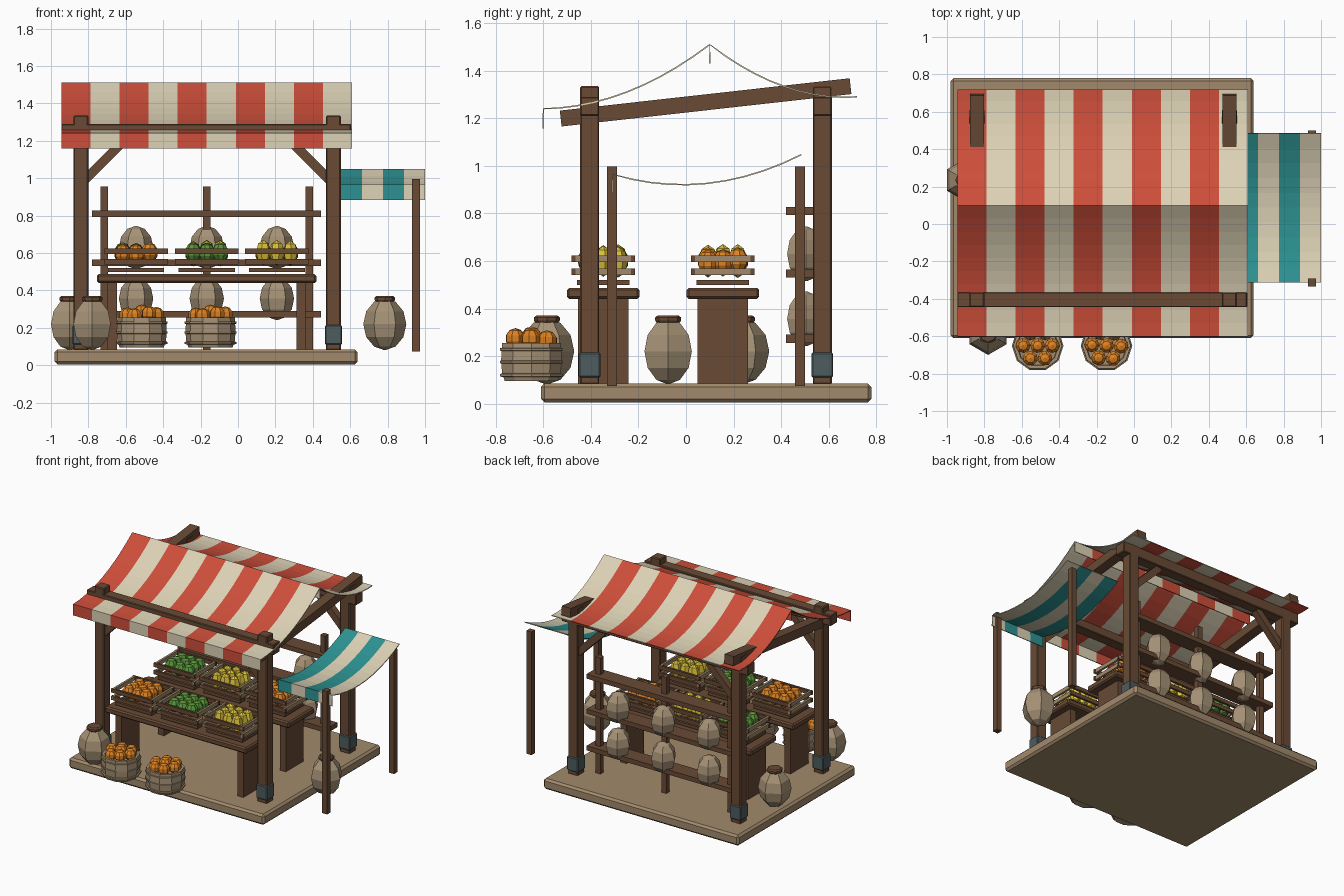
import bpy, bmesh, math, random
from mathutils import Matrix, Vector

if "Cube" in bpy.data.objects:
    bpy.data.objects.remove(bpy.data.objects["Cube"])

random.seed(4)


def mat(name, r, g, b):
    m = bpy.data.materials.new(name)
    m.diffuse_color = [*(((c / 255 + 0.055) / 1.055) ** 2.4 for c in (r, g, b)), 1]
    m.use_nodes = True
    m.node_tree.nodes["Principled BSDF"].inputs["Base Color"].default_value = m.diffuse_color
    return m


BROWN = mat("brown wood", 104, 74, 53)
TAN = mat("tan wood", 162, 138, 108)
BEIGE = mat("beige clay", 166, 146, 118)
RED = mat("red cloth", 205, 78, 58)
CREAM = mat("cream cloth", 221, 210, 182)
TEAL = mat("teal cloth", 45, 146, 146)
METAL = mat("grey metal", 78, 92, 94)
ORANGE = mat("orange fruit", 222, 130, 34)
GREEN = mat("green fruit", 88, 148, 56)
YELLOW = mat("yellow fruit", 222, 196, 60)


def finish(bm, name, *mats):
    bmesh.ops.recalc_face_normals(bm, faces=bm.faces)
    me = bpy.data.meshes.new(name)
    bm.to_mesh(me)
    bm.free()
    for m in mats:
        me.materials.append(m)
    ob = bpy.data.objects.new(name, me)
    bpy.context.collection.objects.link(ob)
    return ob


def box(name, m, x0, x1, y0, y1, z0, z1, bevel=0.0):
    bm = bmesh.new()
    bmesh.ops.create_cube(bm, size=1)
    for v in bm.verts:
        v.co = ((x0, x1)[v.co.x > 0], (y0, y1)[v.co.y > 0], (z0, z1)[v.co.z > 0])
    if bevel:
        bmesh.ops.bevel(bm, geom=bm.edges[:], offset=bevel, segments=1, affect='EDGES')
    return finish(bm, name, m)


def bar(name, m, a, b, w, h):
    """Square bar between two points, in a plane holding z."""
    a, b = Vector(a), Vector(b)
    d = b - a
    x = d.normalized()
    side = Vector((0, 0, 1)).cross(x).normalized()
    rot = Matrix((x, side, x.cross(side))).transposed().to_4x4()
    bm = bmesh.new()
    bmesh.ops.create_cube(bm, size=1)
    bmesh.ops.transform(bm, verts=bm.verts,
                        matrix=Matrix.Translation((a + b) / 2) @ rot @ Matrix.Diagonal((d.length, w, h, 1)))
    return finish(bm, name, m)


def lathe(name, m, c, profile, n, turn=0.0):
    """Capped solid of n sides from (radius, z) pairs."""
    bm = bmesh.new()
    rings = [[bm.verts.new((c[0] + r * math.cos(turn + i * math.tau / n),
                            c[1] + r * math.sin(turn + i * math.tau / n), c[2] + z))
              for i in range(n)] for r, z in profile]
    for p, q in zip(rings, rings[1:]):
        for i in range(n):
            j = (i + 1) % n
            bm.faces.new((p[i], p[j], q[j], q[i]))
    bm.faces.new(rings[0][::-1])
    bm.faces.new(rings[-1])
    return finish(bm, name, m)


def fruit_pile(name, m, spots, r, tall=1.0, seg=8, rings=5):
    bm = bmesh.new()
    for p in spots:
        M = (Matrix.Translation(p) @ Matrix.Rotation(random.random() * 6, 4, 'Z')
             @ Matrix.Diagonal((1, 1, tall, 1)))
        bmesh.ops.create_uvsphere(bm, u_segments=seg, v_segments=rings, radius=r, matrix=M)
    return finish(bm, name, m)


def awning(name, mats, x0, x1, stripes, a, b, sag, valance_z):
    """Sagging striped cloth from (y, z) a to b, with a valance hanging at a."""
    n = 10
    prof = [(a[0], valance_z)]
    for i in range(n + 1):
        t = i / n
        prof.append((a[0] + (b[0] - a[0]) * t, a[1] + (b[1] - a[1]) * t - sag * 4 * t * (1 - t)))
    bm = bmesh.new()
    cols = [[bm.verts.new((x0 + (x1 - x0) * s / stripes, y, z)) for y, z in prof]
            for s in range(stripes + 1)]
    for s in range(stripes):
        for i in range(n + 1):
            f = bm.faces.new((cols[s][i], cols[s + 1][i], cols[s + 1][i + 1], cols[s][i + 1]))
            f.material_index = s % 2
    ob = finish(bm, name, *mats)
    mod = ob.modifiers.new("thickness", 'SOLIDIFY')
    mod.thickness = 0.006
    mod.offset = 0


# Platform
box("platform", TAN, -0.98, 0.64, -0.61, 0.78, 0.005, 0.085, 0.015)

# Corner posts with metal feet, diagonal braces, beams and rafters
for yn, y in (("front", -0.405), ("back", 0.573)):
    for xn, x, s in (("left", -0.84, 1), ("right", 0.51, -1)):
        box(f"{yn}_{xn}_post", BROWN, x - .04, x + .04, y - .04, y + .04, 0.08, 1.335, 0.006)
        box(f"{yn}_{xn}_post_foot", METAL, x - .046, x + .046, y - .046, y + .046, 0.11, 0.215, 0.006)
        bar(f"{yn}_{xn}_brace", BROWN, (x + s * .02, y, 0.99), (x + s * .24, y, 1.21), 0.05, 0.05)
    box(f"{yn}_beam", BROWN, -0.945, 0.605, y - .04, y + .04, 1.21, 1.29, 0.005)
for xn, x in (("left", -0.84), ("right", 0.51)):
    bar(f"{xn}_rafter", BROWN, (x, -0.527, 1.199), (x, 0.692, 1.335), 0.075, 0.067)

# Main canopy halves and the small side awning on two poles
awning("front_canopy", (RED, CREAM), -0.945, 0.61, 10, (-0.6, 1.24), (0.1, 1.51), 0.065, 1.158)
awning("back_canopy", (RED, CREAM), -0.945, 0.61, 10, (0.1, 1.51), (0.72, 1.29), 0.065, 1.43)
awning("side_awning", (TEAL, CREAM), 0.55, 1.0, 4, (-0.31, 0.965), (0.485, 1.047), 0.08, 0.885)
for yn, y in (("front", -0.312), ("back", 0.48)):
    box(f"{yn}_awning_pole", BROWN, 0.93, 0.972, y - .021, y + .021, 0.075, 0.997)

# Two tables, each with three fruit crates
rows = (("front", -0.348, (ORANGE, GREEN, YELLOW)), ("back", 0.155, (GREEN, YELLOW, ORANGE)))
CRATE_X = (-0.545, -0.167, 0.208)
for yn, y, fruits in rows:
    box(f"{yn}_table_top", BROWN, -0.755, 0.42, y - .153, y + .153, 0.44, 0.487, 0.01)
    for xn, x in (("left", -0.672), ("right", 0.337)):
        box(f"{yn}_table_{xn}_leg", BROWN, x - .025, x + .025, y - .106, y + .106, 0.08, 0.445)
    for k, (x, fruit) in enumerate(zip(CRATE_X, fruits)):
        nm = f"{yn}_crate_{k + 1}"
        box(nm + "_floor", BROWN, x - .15, x + .15, y - .11, y + .11, 0.498, 0.52)
        for z in (0.54, 0.595):
            for s in (-1, 1):
                yy, xx = y + s * .125, x + s * .157
                box(nm + "_long_slat", BROWN, x - .17, x + .17, yy - .008, yy + .008, z, z + .029)
                box(nm + "_end_slat", TAN, xx - .008, xx + .008, y - .133, y + .133, z, z + .029)
        spots = [(x + i * .072, y + j * .0625, 0.6 + random.uniform(-.006, .006))
                 for i in (-1, 0, 1) for j in (-1, 0, 1)]
        if fruit is YELLOW:
            fruit_pile(nm + "_fruit", fruit, spots, 0.041, 1.6, 6, 4)
        else:
            fruit_pile(nm + "_fruit", fruit, spots, 0.045, 1.15)

# Back rack: posts, boards and clay jars
for k, x in enumerate((-0.715, -0.167, 0.38)):
    box(f"rack_post_{k + 1}", BROWN, x - .02, x + .02, 0.46, 0.5, 0.08, 0.955)
for k, z in enumerate((0.255, 0.53, 0.793)):
    box(f"rack_board_{k + 1}", BROWN, -0.78, 0.445, 0.42, 0.54, z, z + .035)


def jar(name, x, y, z, r, h, turn):
    """Six-sided jar with rounded profile, centred at z."""
    angles = [math.radians(a) for a in (-87, -60, -30, 0, 30, 60, 87)]
    lathe(name, BEIGE, (x, y, z), [(r * math.cos(a), h * math.sin(a)) for a in angles], 6, turn)


for lvl, z in (("lower", 0.357), ("upper", 0.63)):
    for k, x in enumerate(CRATE_X):
        jar(f"rack_{lvl}_jar_{k + 1}", x, 0.505, z, 0.092, 0.115, 0)

# Large floor jars with lids
for nm, x, y, t in (("right", 0.785, -0.075, 0), ("front_left", -0.78, -0.585, math.pi / 6),
                    ("left", -0.9, 0.235, math.pi / 6)):
    jar(nm + "_floor_jar", x, y, 0.22, 0.115, 0.138, t)
    lathe(nm + "_floor_jar_lid", BROWN, (x, y, 0), [(.045, .335), (.055, .35), (.055, .362), (.045, .37)], 8)

# Fruit baskets with hoops in front of the platform
for k, x in enumerate((-0.515, -0.147)):
    c = (x, -0.65, 0)
    lathe(f"basket_{k + 1}", BEIGE, c, [(.118, .095), (.13, .13), (.134, .18), (.13, .255), (.112, .255), (.108, .235)], 10)
    for z in (0.12, 0.175, 0.228):
        lathe(f"basket_{k + 1}_hoop", TAN, c, [(.128, z - .008), (.138, z - .005), (.138, z + .005), (.128, z + .008)], 10)
    spots = [(x + .078 * math.cos(a * math.tau / 6 + k), -0.65 + .078 * math.sin(a * math.tau / 6 + k),
              0.268 + random.uniform(-.008, .008)) for a in range(6)] + [(x, -0.65, 0.283)]
    fruit_pile(f"basket_{k + 1}_fruit", ORANGE, spots, 0.042)
